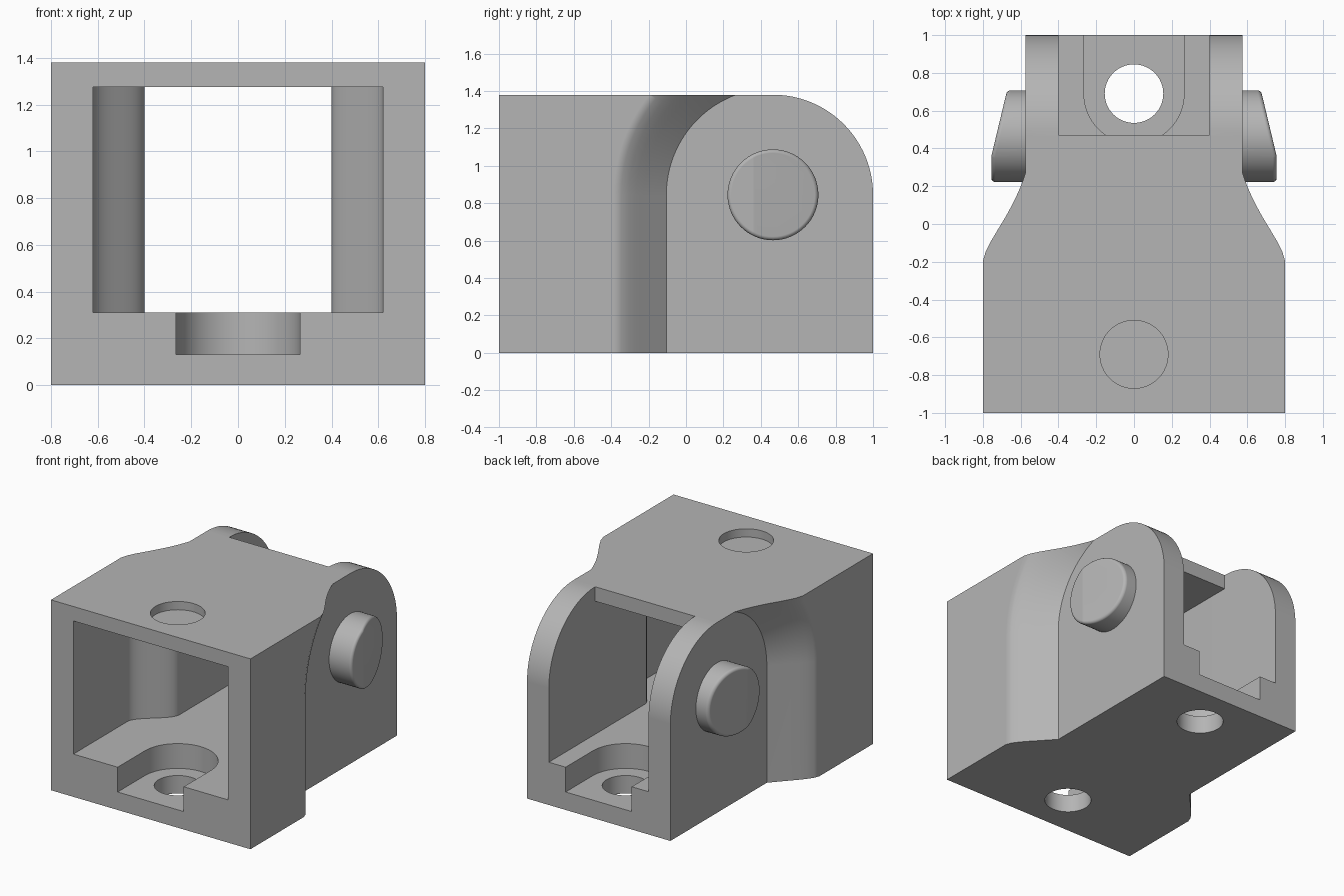
import bpy, bmesh, math
from mathutils import Vector

cube = bpy.data.objects.get("Cube")
if cube:
    bpy.data.objects.remove(cube, do_unlink=True)

grey = bpy.data.materials.new("plain grey")
grey.use_nodes = True
colour = (0.46, 0.46, 0.46, 1)
grey.diffuse_color = colour
grey.node_tree.nodes["Principled BSDF"].inputs["Base Color"].default_value = colour

PIVOT_Y, PIVOT_Z = 0.465, 0.845
EAR_R, TOP = 0.535, 1.38


def loft(name, rings):
    """Solid through matching closed rings, capped at both ends."""
    bm = bmesh.new()
    loops = [[bm.verts.new(p) for p in ring] for ring in rings]
    n = len(loops[0])
    for a, b in zip(loops, loops[1:]):
        for i in range(n):
            j = (i + 1) % n
            bm.faces.new((a[i], a[j], b[j], b[i]))
    bm.faces.new(loops[0])
    bm.faces.new(loops[-1])
    bmesh.ops.recalc_face_normals(bm, faces=bm.faces)
    mesh = bpy.data.meshes.new(name)
    bm.to_mesh(mesh)
    bm.free()
    obj = bpy.data.objects.new(name, mesh)
    bpy.context.collection.objects.link(obj)
    mesh.materials.append(grey)
    return obj


def plan(name, pts, z0, z1):
    return loft(name, [[(x, y, z) for x, y in pts] for z in (z0, z1)])


def arc(cx, cy, r, start, end, steps):
    angles = [math.radians(start + (end - start) * i / steps) for i in range(steps + 1)]
    return [(cx + r * math.cos(a), cy + r * math.sin(a)) for a in angles]


def disc(name, y, r, z0, z1):
    return plan(name, arc(0, y, r, 0, 360, 64)[:-1], z0, z1)


def apply(obj, kind, **settings):
    mod = obj.modifiers.new(kind, kind)
    for key, value in settings.items():
        setattr(mod, key, value)
    bpy.context.view_layer.objects.active = obj
    bpy.ops.object.modifier_apply(modifier=mod.name)


def boolean(obj, tool, operation="DIFFERENCE"):
    apply(obj, "BOOLEAN", object=tool, operation=operation, solver="EXACT")
    bpy.data.objects.remove(tool, do_unlink=True)


def finish(obj):
    bpy.ops.object.select_all(action="DESELECT")
    obj.select_set(True)
    bpy.context.view_layer.objects.active = obj
    bpy.ops.object.shade_smooth_by_angle(angle=math.radians(25))
    apply(obj, "WEIGHTED_NORMAL", keep_sharp=True)


# Housing block with a rounded upper back
side = [(-1, 0), (1, 0)] + arc(PIVOT_Y, PIVOT_Z, EAR_R, 0, 90, 24) + [(-1, TOP)]
housing = loft("housing", [[(x, y, z) for y, z in side] for x in (-0.8, 0.8)])

# Arched recess on each flank, flaring from the ear plane out to the full width
flare = [(0.57, 0.575), (0.69, 0.685), (0.73, 0.722), (0.77, 0.756),
         (0.81, 0.784), (0.85, 0.8), (0.85, 0.95)]
for s in (-1, 1):
    rings = []
    for r, x in flare:
        arch = [(PIVOT_Y + r, -0.1)] + arc(PIVOT_Y, PIVOT_Z, r, 0, 180, 64)
        arch.append((PIVOT_Y - r, -0.1))
        rings.append([(s * x, y, z) for y, z in arch])
    boolean(housing, loft("flank_cutter", rings))

# Inner cavity, narrowing towards the back in a smooth S
wall = [(0.62, -1.1)]
for i in range(13):
    t = i / 12
    wall.append((0.62 - 0.22 * t * t * (3 - 2 * t), -0.38 + 0.28 * t))
wall.append((0.4, 1.1))
boolean(housing, plan("cavity_cutter", wall + [(-x, y) for x, y in reversed(wall)], 0.31, 1.275))

# Open top between the ears
gap = [(-0.4, 0.47), (0.4, 0.47), (0.4, 1.1), (-0.4, 1.1)]
boolean(housing, plan("ear_gap_cutter", gap, 0.4, 1.5))

# Screw slots and holes in the floor, front and back
for s in (-1, 1):
    slot = [(x, s * y) for x, y in
            [(0.265, 1.1)] + arc(0, 0.69, 0.265, 0, -180, 32) + [(-0.265, 1.1)]]
    boolean(housing, plan("slot_cutter", slot, 0.13, 0.4))
    boolean(housing, disc("screw_hole_cutter", s * 0.69, 0.155, -0.1, 0.3))

# Shallow round pocket in the roof
boolean(housing, disc("roof_pocket_cutter", -0.69, 0.18, 1.32, 1.5))
finish(housing)

# Round side pins with a slanted, rounded outer face
for s, name in ((-1, "right_pin"), (1, "left_pin")):
    circle = arc(PIVOT_Y, PIVOT_Z, 0.243, 0, 360, 64)[:-1]
    pin = loft(name, [[(s * x, y, z) for y, z in circle] for x in (0.5, 0.9)])
    wedge = [(0.4, 0.1), (0.755, 0.1), (0.755, 0.36), (0.65, 0.8), (0.4, 0.8)]
    boolean(pin, plan("pin_wedge", [(s * x, y) for x, y in wedge], 0.4, 1.3), "INTERSECT")
    apply(pin, "BEVEL", width=0.04, segments=5, limit_method="ANGLE",
          angle_limit=math.radians(40))
    finish(pin)
